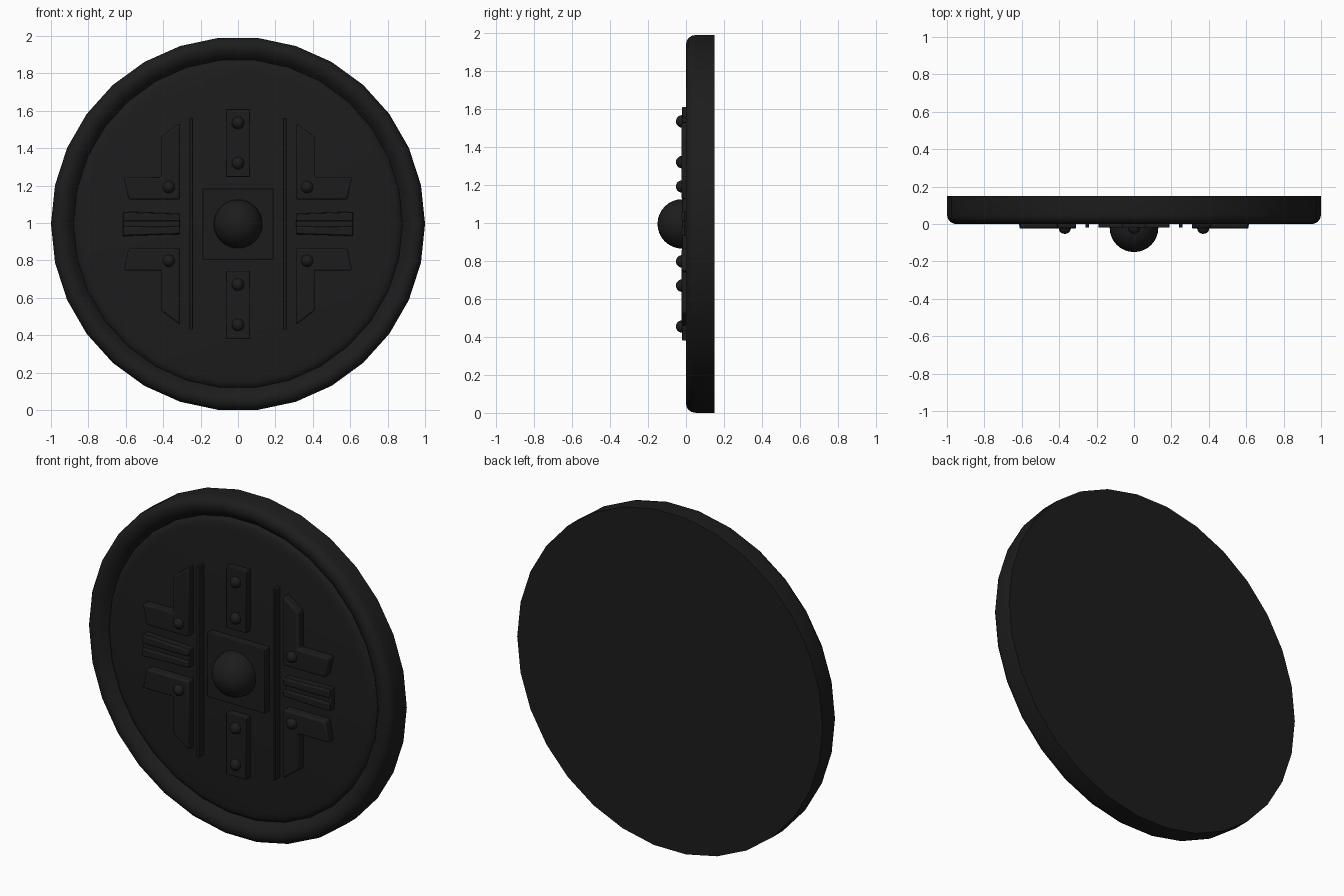
import bpy, bmesh, math

if "Cube" in bpy.data.objects:
    bpy.data.objects.remove(bpy.data.objects["Cube"])

CZ = 0.995      # height of the disc centre
FIELD = 0.025   # depth of the recessed front field

dark = bpy.data.materials.new("dark_metal")
dark.diffuse_color = (0.012, 0.012, 0.012, 1)
dark.use_nodes = True
dark.node_tree.nodes["Principled BSDF"].inputs["Base Color"].default_value = dark.diffuse_color


def finish(name, bm, bevel=0.0, angle=35):
    bmesh.ops.recalc_face_normals(bm, faces=bm.faces[:])
    mesh = bpy.data.meshes.new(name)
    bm.to_mesh(mesh)
    bm.free()
    ob = bpy.data.objects.new(name, mesh)
    bpy.context.collection.objects.link(ob)
    mesh.materials.append(dark)
    if bevel:
        mod = ob.modifiers.new("bevel", "BEVEL")
        mod.width = bevel
        mod.segments = 2
        mod.limit_method = "ANGLE"
    bpy.ops.object.select_all(action="DESELECT")
    ob.select_set(True)
    bpy.context.view_layer.objects.active = ob
    bpy.ops.object.shade_smooth_by_angle(angle=math.radians(angle))
    return ob


def lathe(name, profile, sides):
    """Revolve (radius, y) points about the y axis and cap both ends."""
    bm = bmesh.new()
    rings = []
    for r, y in profile:
        rings.append([bm.verts.new((r * math.cos(2 * math.pi * i / sides), y,
                                    CZ + r * math.sin(2 * math.pi * i / sides)))
                      for i in range(sides)])
    for a, b in zip(rings, rings[1:]):
        for i in range(sides):
            j = (i + 1) % sides
            bm.faces.new((a[i], a[j], b[j], b[i]))
    bm.faces.new(rings[0])
    bm.faces.new(rings[-1])
    return finish(name, bm)


def plate(name, pts, front, bevel=0.004, sx=1, sz=1):
    """Extrude an (x, z) outline, relative to the disc centre, out of the field."""
    bm = bmesh.new()
    lo = [bm.verts.new((sx * x, FIELD + 0.01, CZ + sz * z)) for x, z in pts]
    hi = [bm.verts.new((sx * x, front, CZ + sz * z)) for x, z in pts]
    bm.faces.new(lo)
    bm.faces.new(hi)
    for i in range(len(pts)):
        j = (i + 1) % len(pts)
        bm.faces.new((lo[i], lo[j], hi[j], hi[i]))
    return finish(name, bm, bevel)


def rect(x0, x1, z0, z1):
    return [(x0, z0), (x1, z0), (x1, z1), (x0, z1)]


def ball(name, x, z, r, y=-0.02, seg=20):
    bm = bmesh.new()
    bmesh.ops.create_uvsphere(bm, u_segments=seg, v_segments=seg // 2, radius=r)
    bmesh.ops.translate(bm, verts=bm.verts[:], vec=(x, y, CZ + z))
    return finish(name, bm, angle=60)


# disc with rounded rim, shallow groove and recessed field
lathe("shield_disc", [(1.0, 0.15), (1.0, 0.05), (0.995, 0.028), (0.982, 0.011),
                      (0.965, 0.002), (0.945, 0.0), (0.92, 0.008), (0.9, 0.025),
                      (0.88, 0.05), (0.868, 0.036), (0.85, 0.03),
                      (0.82, FIELD)], 30)

# central boss
plate("centre_plate", rect(-0.19, 0.19, -0.19, 0.19), -0.02)
ball("centre_boss", 0, 0, 0.13, seg=32)

# riveted straps above and below
for sz, side in ((1, "upper"), (-1, "lower")):
    plate(side + "_strap", rect(-0.065, 0.065, 0.252, 0.615), -0.02, sz=sz)
    for k, z in enumerate((0.325, 0.54)):
        ball(f"{side}_strap_rivet_{k}", 0, sz * z, 0.033)

bracket = [(0.31, 0.13), (0.585, 0.13), (0.61, 0.25),
           (0.41, 0.25), (0.41, 0.465), (0.31, 0.54)]

for sx, side in ((1, "right"), (-1, "left")):
    # long thin bar
    plate(side + "_bar", rect(0.241, 0.259, -0.565, 0.565), -0.02, 0.003, sx)
    # grooved block
    plate(side + "_block_base", [(0.31, -0.055), (0.615, -0.065),
                                 (0.615, 0.065), (0.31, 0.055)], -0.008, 0.004, sx)
    for sz, level in ((1, "upper"), (-1, "lower")):
        plate(f"{side}_{level}_block_rib", [(0.31, 0.015), (0.612, 0.015),
                                            (0.612, 0.062), (0.31, 0.052)],
              -0.024, 0.006, sx, sz)
        # corner bracket with rivet
        plate(f"{side}_{level}_bracket", bracket, -0.024, 0.01, sx, sz)
        ball(f"{side}_{level}_bracket_rivet", sx * 0.37, sz * 0.197, 0.033)
